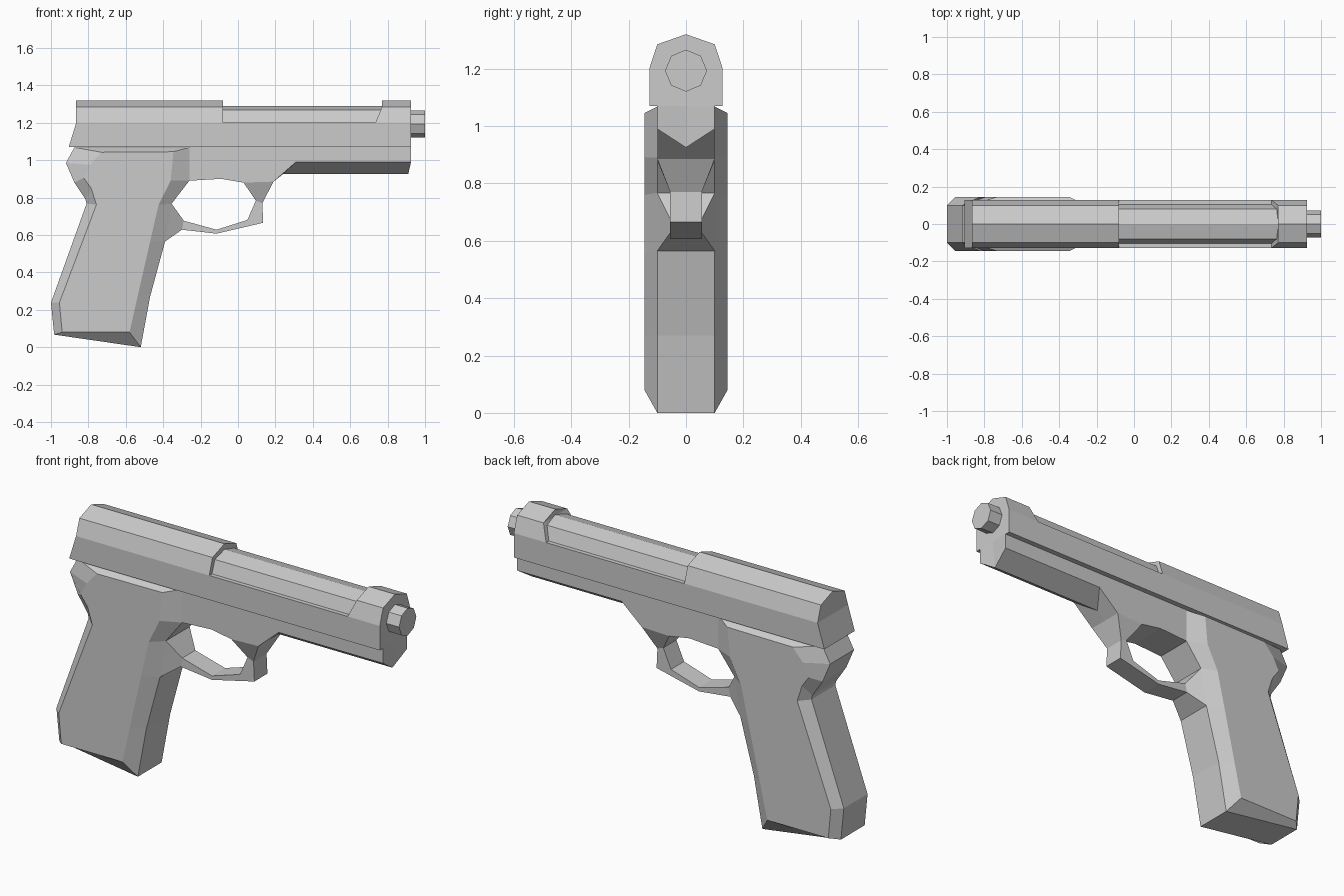
import bpy, bmesh, math
from mathutils import Matrix

old = bpy.data.objects.get("Cube")
if old:
    bpy.data.objects.remove(old, do_unlink=True)

GREY = (0.6, 0.6, 0.6, 1.0)
steel = bpy.data.materials.new("grey_metal")
steel.use_nodes = True
steel.diffuse_color = GREY
steel.node_tree.nodes["Principled BSDF"].inputs["Base Color"].default_value = GREY


def finish(name, bm):
    bmesh.ops.recalc_face_normals(bm, faces=bm.faces[:])
    me = bpy.data.meshes.new(name)
    bm.to_mesh(me)
    bm.free()
    me.materials.append(steel)
    ob = bpy.data.objects.new(name, me)
    bpy.context.collection.objects.link(ob)
    return ob


def solid(name, points, faces, centre=None):
    """Close a one-sided panel to the middle plane and mirror it.
    centre: optional {point index: (x, z)} for its place on the middle plane."""
    centre = centre or {}
    bm = bmesh.new()
    vs = [bm.verts.new(p) for p in points]
    for f in faces:
        bm.faces.new([vs[i] for i in f])
    mids = {}
    for i, v in enumerate(vs):
        x, z = centre.get(i, (v.co.x, v.co.z))
        mids[v] = bm.verts.new((x, 0, z))
    for e in [e for e in bm.edges if e.is_boundary]:
        a, b = e.verts
        if max(a.co.y, b.co.y) > 1e-5:
            bm.faces.new((a, b, mids[b], mids[a]))
    bmesh.ops.delete(bm, geom=[v for v in bm.verts if not v.link_faces], context='VERTS')
    copy = bmesh.ops.duplicate(bm, geom=bm.verts[:] + bm.edges[:] + bm.faces[:])["geom"]
    for v in copy:
        if isinstance(v, bmesh.types.BMVert):
            v.co.y *= -1
    bmesh.ops.remove_doubles(bm, verts=bm.verts[:], dist=1e-4)
    return finish(name, bm)


def strip(name, first, second):
    """Solid whose side is a band of quads between two rows of points."""
    n = len(first)
    return solid(name, first + second,
                 [(i, i + 1, n + i + 1, n + i) for i in range(n - 1)])


def slide_part(name, section, back, front):
    """Slide piece: (y, z) half section with an x per point at each end."""
    strip(name, [(x, y, z) for x, (y, z) in zip(back, section)],
          [(x, y, z) for x, (y, z) in zip(front, section)])


# Slide: full rear block, slimmer middle, full front ring
full = [(0.128, 1.07), (0.128, 1.2), (0.1, 1.285), (0, 1.32)]
slim = [(0.128, 1.07), (0.128, 1.2), (0.105, 1.2), (0.08, 1.267), (0, 1.29)]
slide_part("slide_rear", full, [-0.905, -0.865, -0.865, -0.865], [-0.08] * 4)
slide_part("slide_middle", slim, [-0.08] * 5, [0.735, 0.735, 0.77, 0.77, 0.77])
slide_part("slide_front", full, [0.735, 0.735, 0.77, 0.77], [0.925] * 4)

# Octagonal muzzle
bm = bmesh.new()
bmesh.ops.create_cone(bm, cap_ends=True, segments=8, radius1=0.073, radius2=0.073,
                      depth=0.12,
                      matrix=Matrix.Translation((0.94, 0, 1.193)) @ Matrix.Rotation(math.pi / 2, 4, 'Y'))
finish("muzzle", bm)

# Frame with a V-shaped keel under the front
frame = [(0.925, 1.07), (0.925, 0.99), (0.31, 0.99), (0.19, 0.885),
         (0.03, 0.88), (-0.09, 0.9), (-0.26, 0.89), (-0.26, 1.07)]
solid("frame", [(x, 0.1, z) for x, z in frame], [range(len(frame))],
      {1: (0.91, 0.925), 2: (0.24, 0.925)})

# Trigger guard, narrow in the middle and flared at both ends
inner = [(0.03, 0.88), (0.095, 0.783), (0.05, 0.68), (-0.115, 0.628), (-0.29, 0.676), (-0.355, 0.767)]
outer = [(0.19, 0.885), (0.13, 0.77), (0.135, 0.665), (-0.115, 0.607), (-0.3, 0.628), (-0.39, 0.565)]
widths = [0.1, 0.055, 0.055, 0.055, 0.055, 0.1]
strip("trigger_guard", [(x, y, z) for (x, z), y in zip(inner, widths)],
      [(x, y, z) for (x, z), y in zip(outer, widths)])

# Grip: rim outline bevelled out to a raised side panel
rim = [(-0.52, 0), (-0.47, 0.27), (-0.39, 0.565), (-0.355, 0.767), (-0.26, 0.89), (-0.26, 1.068),
       (-0.875, 1.068), (-0.92, 0.985), (-0.875, 0.88), (-0.815, 0.79), (-0.81, 0.767),
       (-1.0, 0.238), (-0.983, 0.067)]
panel = [(-0.58, 0.08), (-0.537, 0.27), (-0.47, 0.565), (-0.425, 0.76), (-0.36, 0.89), (-0.345, 1.045),
         (-0.73, 1.042), (-0.79, 0.975), (-0.825, 0.905), (-0.785, 0.85), (-0.757, 0.762),
         (-0.955, 0.238), (-0.94, 0.08)]
n = len(rim)
solid("grip", [(x, 0.1, z) for x, z in rim] + [(x, 0.145, z) for x, z in panel],
      [(i, (i + 1) % n, n + (i + 1) % n, n + i) for i in range(n)] + [range(n, 2 * n)])
